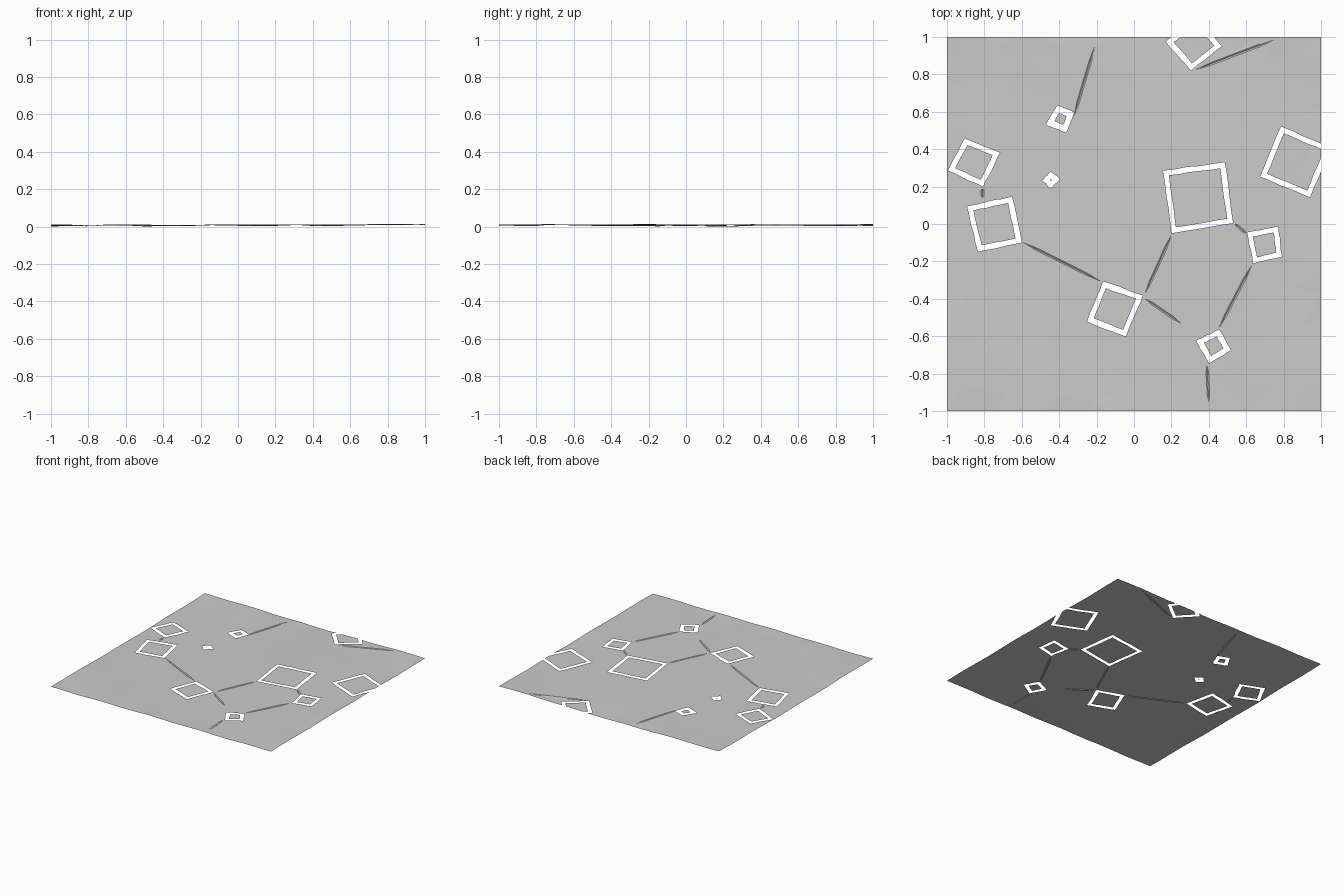
import bpy, random
from math import sin, cos, hypot
from mathutils import Vector
from mathutils.geometry import delaunay_2d_cdt

if "Cube" in bpy.data.objects:
    bpy.data.objects.remove(bpy.data.objects["Cube"])

random.seed(4)
GAP = 0.028

# outlines of the square cuts (outer corners)
SQUARES = [
    [(.155, .285), (.485, .33), (.53, .005), (.2, -.05)],
    [(-.893, .094), (-.652, .147), (-.60, -.10), (-.834, -.147)],
    [(-.904, .457), (-.717, .382), (-.807, .20), (-.995, .286)],
    [(-.412, .634), (-.32, .596), (-.364, .489), (-.47, .532)],
    [(-.444, .28), (-.396, .238), (-.444, .19), (-.492, .233)],
    [(-.166, -.307), (.048, -.382), (-.043, -.602), (-.251, -.521)],
    [(.604, -.045), (.77, -.013), (.791, -.174), (.636, -.211)],
    [(.455, -.564), (.519, -.676), (.401, -.746), (.332, -.623)],
    [(.786, .521), (1.053, .41), (.941, .142), (.674, .254)],
    [(.305, .82), (.17, .976), (.337, 1.1), (.47, .95)],
]
# creases running between the squares
CREASES = [(-.59, -.10, -.18, -.305), (.06, -.37, .2, -.06), (.06, -.40, .25, -.53),
           (.63, -.22, .455, -.555), (.39, -.755, .4, -.95), (-.32, .58, -.21, .95),
           (.33, .825, .75, .985), (-.81, .19, -.81, .14), (.54, 0, .6, -.05)]


def ground(x, y):
    edge = max(abs(x), abs(y)) ** 6
    z = .009 + .002 * x + .002 * sin(3.1 * x + 1) * cos(2.7 * y)
    return z + edge * .0045 * sin(9 * x + 4 * y) * cos(7 * y - 5 * x)


def inside(p, poly):
    hit = False
    for (x1, y1), (x2, y2) in zip(poly, poly[1:] + poly[:1]):
        if (y1 > p[1]) != (y2 > p[1]) and p[0] < x1 + (p[1] - y1) * (x2 - x1) / (y2 - y1):
            hit = not hit
    return hit


def divide(corners, n, wobble=0.0):
    pts = []
    for a, b in zip(corners, corners[1:] + corners[:1]):
        for i in range(n):
            j = wobble if i else 0
            pts.append(tuple(a[k] + (b[k] - a[k]) * i / n + random.uniform(-j, j) for k in (0, 1)))
    return pts


def shrink(corners):
    cx, cy = (sum(c[k] for c in corners) / 4 for k in (0, 1))
    side = hypot(corners[1][0] - corners[0][0], corners[1][1] - corners[0][1])
    s = 1 - 2 * GAP / side
    return [(cx + (x - cx) * s, cy + (y - cy) * s) for x, y in corners]


pts, edges = [], []


def add_loop(loop):
    n = len(pts)
    pts.extend(Vector(p) for p in loop)
    edges.extend((n + i, n + (i + 1) % len(loop)) for i in range(len(loop)))


# sheet border, then ring cuts
add_loop(divide([(-1, -1), (1, -1), (1, 1), (-1, 1)], 16))
outer = [divide(q, 5, .003) for q in SQUARES]
inner = [divide(shrink(q), 5, .002) for q in SQUARES]
for loop in outer + inner:
    add_loop(loop)

# narrow grooves with a lowered centre line
low = []
for x1, y1, x2, y2 in CREASES:
    a, b = Vector((x1, y1)), Vector((x2, y2))
    d = (b - a).normalized() * .007
    side = Vector((-d.y, d.x))
    p, q = a.lerp(b, .2), a.lerp(b, .8)
    add_loop([a, p + side, q + side, b, q - side, p - side])
    n = len(pts)
    pts.extend([p, q])
    edges.append((n, n + 1))
    low += [p, q]

# loose terrain points
for i in range(-5, 6):
    for j in range(-5, 6):
        pts.append(Vector((i * .18 + random.uniform(-.05, .05), j * .18 + random.uniform(-.05, .05))))

verts, _, tris, *_ = delaunay_2d_cdt(pts, edges, [], 0, 1e-5)
heights = []
for v in verts:
    z = ground(v.x, v.y)
    if any((v - c).length < 1e-3 for c in low):
        z -= .005
    heights.append(z)
base = min(heights)

# sort triangles into the ground sheet and the loose square tiles
parts = {}
for t in tris:
    c = sum((verts[i] for i in t), Vector((0, 0))) / len(t)
    if max(abs(c.x), abs(c.y)) > 1:
        continue
    name = "ground_sheet"
    for k in range(len(SQUARES)):
        if inside(c, inner[k]):
            name = f"square_tile_{k + 1}"
        elif inside(c, outer[k]):
            name = None
        else:
            continue
        break
    if name:
        parts.setdefault(name, []).append(t)

for name, faces in parts.items():
    used = sorted({i for f in faces for i in f})
    index = {v: n for n, v in enumerate(used)}
    mesh = bpy.data.meshes.new(name)
    mesh.from_pydata([(verts[i].x, verts[i].y, heights[i] - base) for i in used], [],
                     [[index[i] for i in f] for f in faces])
    mesh.update()
    bpy.context.collection.objects.link(bpy.data.objects.new(name, mesh))
